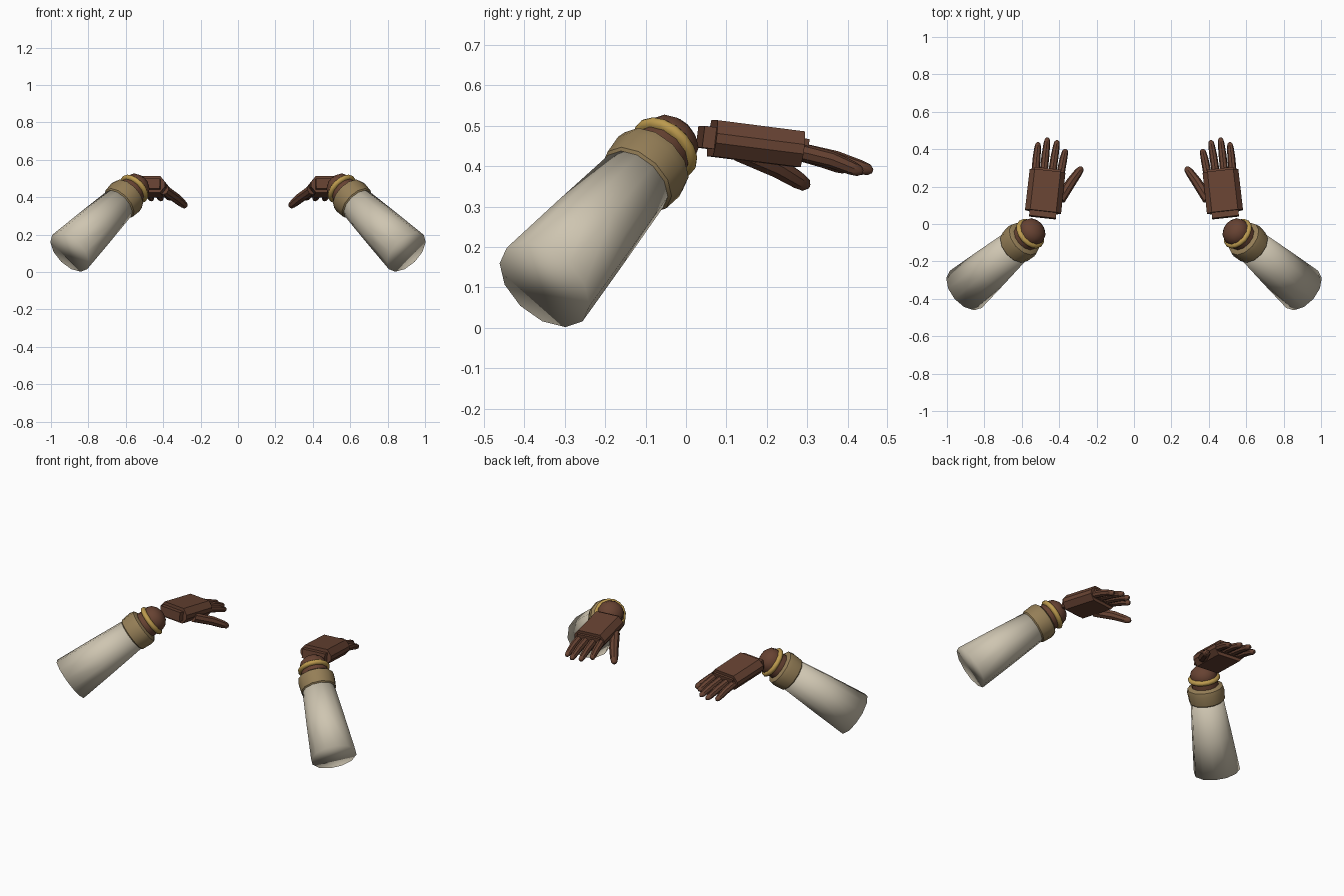
import bpy, bmesh, math
from mathutils import Vector

cube = bpy.data.objects.get("Cube")
if cube:
    bpy.data.objects.remove(cube, do_unlink=True)


def material(name, rgb):
    m = bpy.data.materials.new(name)
    m.use_nodes = True
    m.diffuse_color = (*rgb, 1)
    m.node_tree.nodes["Principled BSDF"].inputs["Base Color"].default_value = (*rgb, 1)
    return m


CREAM = material("cream cloth", (0.62, 0.56, 0.44))
TAN = material("tan trim", (0.30, 0.21, 0.095))
GOLD = material("gold", (0.50, 0.32, 0.075))
BROWN = material("brown skin", (0.135, 0.055, 0.032))


def circle(sides):
    return [(math.cos(2 * math.pi * i / sides), math.sin(2 * math.pi * i / sides))
            for i in range(sides)]


def loft(name, rings, section, mat, side, angle=40):
    """Skin a section along (centre, scale) rings; side = 1 left, -1 right."""
    bm = bmesh.new()
    centres = [Vector(c) for c, _ in rings]
    loops = []
    for i, (_, size) in enumerate(rings):
        tangent = (centres[min(i + 1, len(rings) - 1)] - centres[max(i - 1, 0)]).normalized()
        across = tangent.cross(Vector((0, 0, 1))).normalized()
        up = across.cross(tangent)
        loop = []
        for u, v in section:
            p = centres[i] + (across * u + up * v) * size
            loop.append(bm.verts.new((p.x * side, p.y, p.z)))
        loops.append(loop)
    n = len(section)
    for a, b in zip(loops, loops[1:]):
        for i in range(n):
            bm.faces.new((a[i], a[(i + 1) % n], b[(i + 1) % n], b[i]))
    bm.faces.new(loops[0])
    bm.faces.new(loops[-1])
    bmesh.ops.recalc_face_normals(bm, faces=bm.faces)
    mesh = bpy.data.meshes.new(name)
    bm.to_mesh(mesh)
    bm.free()
    mesh.materials.append(mat)
    ob = bpy.data.objects.new(("left_" if side > 0 else "right_") + name, mesh)
    bpy.context.collection.objects.link(ob)
    bpy.ops.object.select_all(action="DESELECT")
    ob.select_set(True)
    bpy.context.view_layer.objects.active = ob
    bpy.ops.object.shade_smooth_by_angle(angle=math.radians(angle))
    return ob


# Forearm axis, from the open end of the sleeve to the wrist
BASE = Vector((0.90, -0.35, 0.107))
AXIS = Vector((-0.607, 0.525, 0.595)).normalized()


def along(profile):
    return [(BASE + AXIS * t, r) for t, r in profile]


# Palm frame, tilted down and slightly inward
PALM_START = Vector((0.487, 0.06, 0.47))
PALM_DIR = Vector((-0.11, 0.99, -0.125)).normalized()


def palm_rings(*stations):
    return [(PALM_START + PALM_DIR * t, s) for t, s in stations]


PALM_SECTION = [(0.097, 0.012), (0.07, 0.045), (-0.07, 0.045), (-0.097, 0.012),
                (-0.097, -0.012), (-0.07, -0.045), (0.07, -0.045), (0.097, -0.012)]
CORE_SECTION = [(0.072, 0.027), (-0.072, 0.027), (-0.072, -0.027), (0.072, -0.027)]

# Finger base x, tip x, tip y and tip drop
FINGERS = {"little_finger": (0.528, 0.512, 0.437, 0.385),
           "ring_finger": (0.484, 0.462, 0.462, 0.388),
           "middle_finger": (0.438, 0.410, 0.448, 0.388),
           "index_finger": (0.393, 0.365, 0.400, 0.392)}


def finger_rings(start, mid, end, r):
    start, mid, end = Vector(start), Vector(mid), Vector(end)
    return [(start, r), (mid, r * 0.95), (mid.lerp(end, 0.65), r * 0.8),
            (mid.lerp(end, 0.9), r * 0.62), (end, r * 0.25)]


for side in (1, -1):
    # Sleeve with trimmed cuff
    loft("sleeve", along([(0, 0.131), (0.22, 0.113), (0.45, 0.092)]),
         circle(12), CREAM, side, 180)
    loft("cuff", along([(0.425, 0.090), (0.435, 0.101), (0.49, 0.106), (0.515, 0.101),
                        (0.525, 0.085)]), circle(12), TAN, side)
    # Wrist and bracelet
    loft("wrist", along([(0.50, 0.076), (0.59, 0.076), (0.615, 0.068), (0.635, 0.045),
                         (0.645, 0.015)]), circle(12), BROWN, side)
    ring = [(0.568 - 0.015 * math.cos(math.pi * i / 6),
             0.074 + 0.017 * math.sin(math.pi * i / 6)) for i in range(7)]
    loft("bracelet", along(ring), circle(16), GOLD, side)

    # Palm with a narrower core showing at both ends
    loft("palm", palm_rings((0.005, 1), (0.225, 0.99)), PALM_SECTION, BROWN, side, 25)
    loft("palm_core", palm_rings((-0.025, 1), (0.238, 1)), CORE_SECTION, BROWN, side, 25)

    # Fingers and thumb
    for name, (bx, tx, ty, tz) in FINGERS.items():
        mid = ((bx + tx) / 2, 0.28 + (ty - 0.28) * 0.5, 0.417)
        loft(name, finger_rings((bx, 0.265, 0.440), mid, (tx, ty, tz), 0.022),
             circle(8), BROWN, side)
    loft("thumb", finger_rings((0.395, 0.13, 0.440), (0.335, 0.225, 0.398),
                               (0.278, 0.303, 0.350), 0.028), circle(8), BROWN, side)
